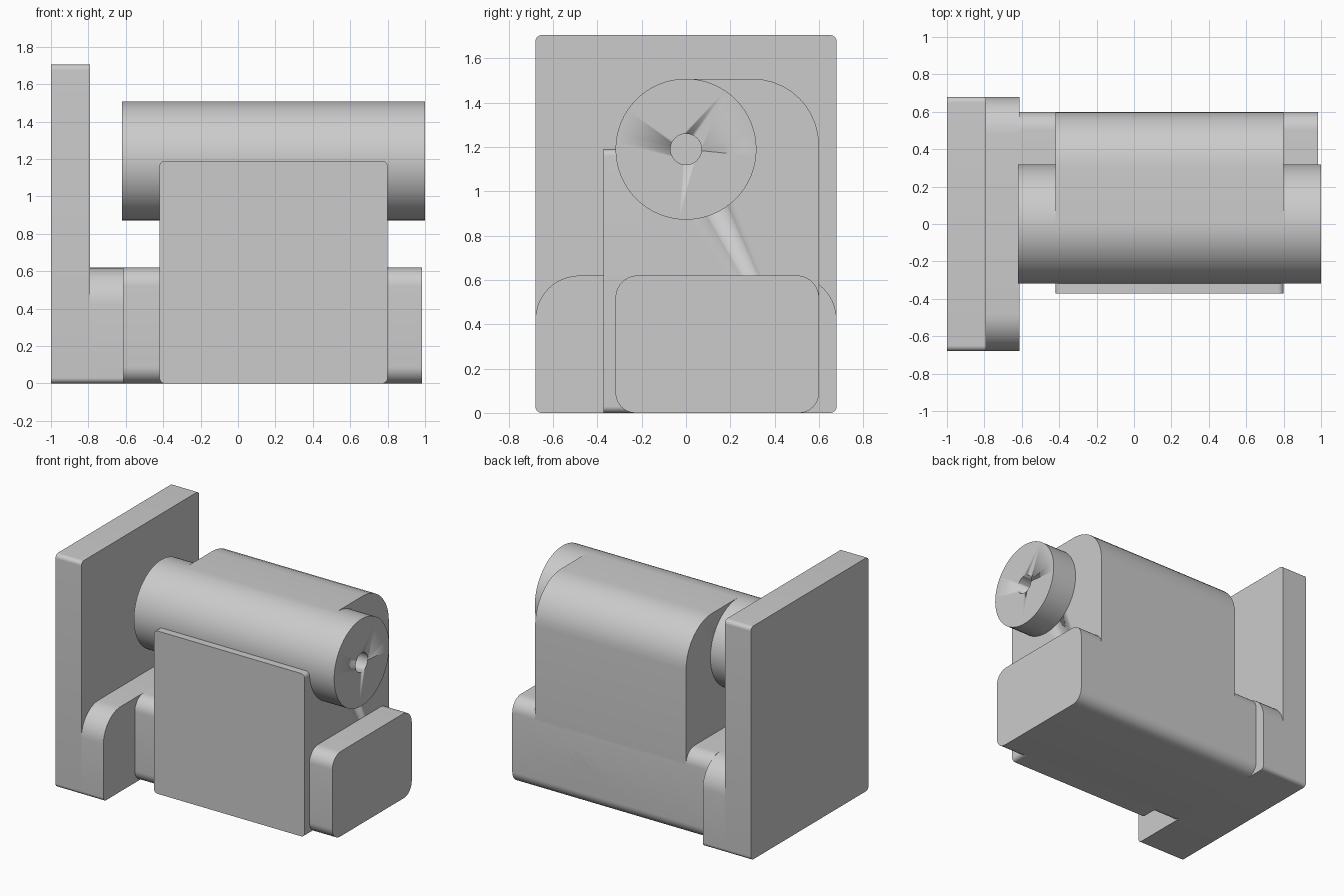
import bpy, bmesh, math
from mathutils import Vector

if "Cube" in bpy.data.objects:
    bpy.data.objects.remove(bpy.data.objects["Cube"], do_unlink=True)

grey = bpy.data.materials.new("light_grey")
grey.use_nodes = True
grey.diffuse_color = (0.6, 0.6, 0.6, 1)
grey.node_tree.nodes["Principled BSDF"].inputs["Base Color"].default_value = (0.6, 0.6, 0.6, 1)


def rounded(corners, steps=10):
    """Outline through (u, v, radius) right-angle corners, with arcs."""
    pts = []
    for i, (u, v, r) in enumerate(corners):
        c = Vector((u, v))
        if r == 0:
            pts.append(c)
            continue
        a = (Vector(corners[i - 1][:2]) - c).normalized()
        b = (Vector(corners[(i + 1) % len(corners)][:2]) - c).normalized()
        centre = c + (a + b) * r
        for k in range(steps + 1):
            t = math.pi / 2 * k / steps
            pts.append(centre - b * r * math.cos(t) - a * r * math.sin(t))
    return pts


def box(u0, u1, v0, v1, low, high):
    return rounded([(u0, v0, low), (u1, v0, low), (u1, v1, high), (u0, v1, high)])


def circle(z, r, n=64):
    return [Vector((r * math.cos(2 * math.pi * i / n), z + r * math.sin(2 * math.pi * i / n)))
            for i in range(n)]


def extrude(name, outline, start, end, axis="x"):
    """Prism of a yz outline along x, or of an xz outline along y."""
    bm = bmesh.new()
    place = (lambda p, d: (d, p.x, p.y)) if axis == "x" else (lambda p, d: (p.x, d, p.y))
    rings = [[bm.verts.new(place(p, d)) for p in outline] for d in (start, end)]
    n = len(outline)
    for ring in rings:
        bm.faces.new(ring)
    for i in range(n):
        j = (i + 1) % n
        bm.faces.new((rings[0][i], rings[0][j], rings[1][j], rings[1][i]))
    bmesh.ops.recalc_face_normals(bm, faces=bm.faces)
    mesh = bpy.data.meshes.new(name)
    bm.to_mesh(mesh)
    bm.free()
    mesh.materials.append(grey)
    ob = bpy.data.objects.new(name, mesh)
    bpy.context.collection.objects.link(ob)
    bpy.ops.object.select_all(action="DESELECT")
    ob.select_set(True)
    bpy.context.view_layer.objects.active = ob
    bpy.ops.object.shade_smooth_by_angle(angle=math.radians(30))
    return ob


# End wall, with a low foot against it
extrude("end_wall", box(-0.68, 0.68, 0, 1.705, 0.03, 0.03), -1, -0.79)
extrude("foot", box(-0.68, 0.68, 0, 0.62, 0.03, 0.2), -0.79, -0.612)

# Long bar along the floor
extrude("base_bar", box(-0.318, 0.6, 0, 0.62, 0.09, 0.1), -0.612, 0.985)

# Body behind the barrel, with a rounded upper back edge
body = extrude("body", rounded([(-0.2, 0, 0), (0.6, 0, 0.09), (0.6, 1.508, 0.3),
                                (0, 1.508, 0), (0, 1.19, 0), (-0.2, 1.19, 0)]), -0.42, 0.8)

# Front panel with rounded corners
extrude("front_panel", box(-0.42, 0.8, 0, 1.19, 0.03, 0.03), -0.372, -0.2, "y")

# Barrel with a bore running through it
barrel = extrude("barrel", circle(1.19, 0.318), -0.62, 1)
cutter = extrude("bore_cutter", circle(1.19, 0.07, 32), -0.7, 1.1)
cutter.hide_render = True
cutter.hide_viewport = True
for ob in (body, barrel):
    mod = ob.modifiers.new("bore", "BOOLEAN")
    mod.operation = "DIFFERENCE"
    mod.object = cutter
    mod.solver = "EXACT"
